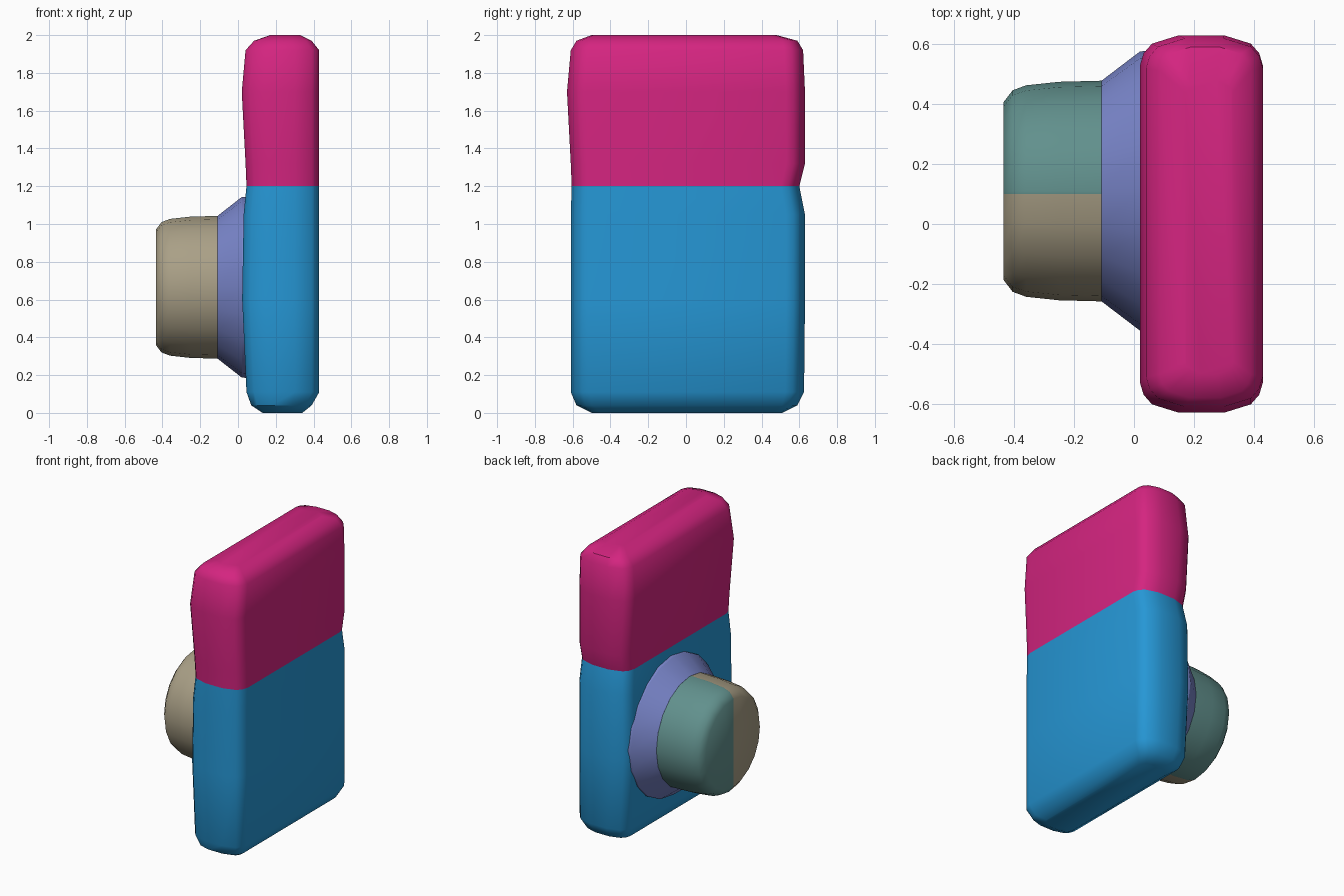
import bpy, bmesh, math
from mathutils import Vector

if "Cube" in bpy.data.objects:
    bpy.data.objects.remove(bpy.data.objects["Cube"], do_unlink=True)


def make_material(name, rgb):
    mat = bpy.data.materials.new(name)
    mat.use_nodes = True
    mat.diffuse_color = (*rgb, 1)
    mat.node_tree.nodes["Principled BSDF"].inputs["Base Color"].default_value = (*rgb, 1)
    return mat


pink = make_material("pink", (0.66, 0.018, 0.216))
blue = make_material("blue", (0.019, 0.31, 0.67))
tan = make_material("tan", (0.40, 0.35, 0.24))
teal = make_material("teal", (0.12, 0.28, 0.265))
lavender = make_material("lavender", (0.195, 0.24, 0.60))


def loft(bm, rings):
    """Skin a stack of equal-length point rings and cap both ends."""
    loops = [[bm.verts.new(p) for p in ring] for ring in rings]
    for a, b in zip(loops, loops[1:]):
        for i in range(len(a)):
            j = (i + 1) % len(a)
            bm.faces.new((a[i], a[j], b[j], b[i]))
    bm.faces.new(loops[0][::-1])
    bm.faces.new(loops[-1])
    bmesh.ops.recalc_face_normals(bm, faces=bm.faces)


def finish(bm, name, materials, angle):
    mesh = bpy.data.meshes.new(name)
    bm.to_mesh(mesh)
    bm.free()
    for mat in materials:
        mesh.materials.append(mat)
    obj = bpy.data.objects.new(name, mesh)
    bpy.context.collection.objects.link(obj)
    bpy.ops.object.select_all(action="DESELECT")
    obj.select_set(True)
    bpy.context.view_layer.objects.active = obj
    bpy.ops.object.shade_smooth_by_angle(angle=math.radians(angle))
    return obj


CORNER = [(0, 0.10), (0.012, 0.06), (0.04, 0.028), (0.13, 0)]


def rounded_rect(z, x0, x1, y0, y1):
    """Rectangle with eased corners, counter-clockwise from the low corner."""
    s = min(1, (x1 - x0) / 0.39)
    corner = [(dx * s, dy * s) for dx, dy in CORNER]
    ring = [(x0 + dx, y0 + dy, z) for dx, dy in corner]
    ring += [(x1 - dx, y0 + dy, z) for dx, dy in reversed(corner)]
    ring += [(x1 - dx, y1 - dy, z) for dx, dy in corner]
    ring += [(x0 + dx, y1 - dy, z) for dx, dy in reversed(corner)]
    return ring


# Plate body: lower and upper halves meet at a slightly pinched waist
waist = (1.2, 0.045, 0.43, -0.605, 0.60)
lower = [
    (0, 0.13, 0.34, -0.50, 0.51),
    (0.04, 0.07, 0.39, -0.58, 0.59),
    (0.11, 0.045, 0.43, -0.61, 0.625),
    (0.6, 0.022, 0.43, -0.61, 0.63),
    (1.05, 0.03, 0.43, -0.61, 0.63),
    waist,
]
upper = [
    waist,
    (1.32, 0.04, 0.43, -0.61, 0.63),
    (1.7, 0.02, 0.43, -0.63, 0.63),
    (1.92, 0.04, 0.43, -0.61, 0.62),
    (1.97, 0.085, 0.39, -0.58, 0.59),
    (2, 0.17, 0.33, -0.50, 0.48),
]
for name, levels, mat in (("lower_body", lower, blue), ("upper_body", upper, pink)):
    bm = bmesh.new()
    loft(bm, [rounded_rect(*level) for level in levels])
    finish(bm, name, [mat], 40)


# Round parts turned about an axis along x
CENTRE_Y, CENTRE_Z, SIDES = 0.11, 0.665, 20


def turned(profile):
    bm = bmesh.new()
    rings = []
    for x, r in profile:
        angles = [math.tau * i / SIDES for i in range(SIDES)]
        rings.append([(x, CENTRE_Y + 0.975 * r * math.cos(a),
                       CENTRE_Z + r * math.sin(a)) for a in angles])
    loft(bm, rings)
    return bm


# Flared collar against the plate
finish(turned([(0.05, 0.48), (0.02, 0.478), (-0.108, 0.378)]), "collar", [lavender], 30)

# Knob, coloured in two halves along a vertical cut
bm = turned([(-0.10, 0.378), (-0.25, 0.374), (-0.36, 0.362), (-0.405, 0.345), (-0.435, 0.305)])
bmesh.ops.bisect_plane(bm, geom=bm.verts[:] + bm.edges[:] + bm.faces[:],
                       plane_co=Vector((0, 0.1, 0)), plane_no=Vector((0, 1, 0)))
for face in bm.faces:
    face.material_index = int(face.calc_center_median().y > 0.1)
finish(bm, "knob", [tan, teal], 45)
